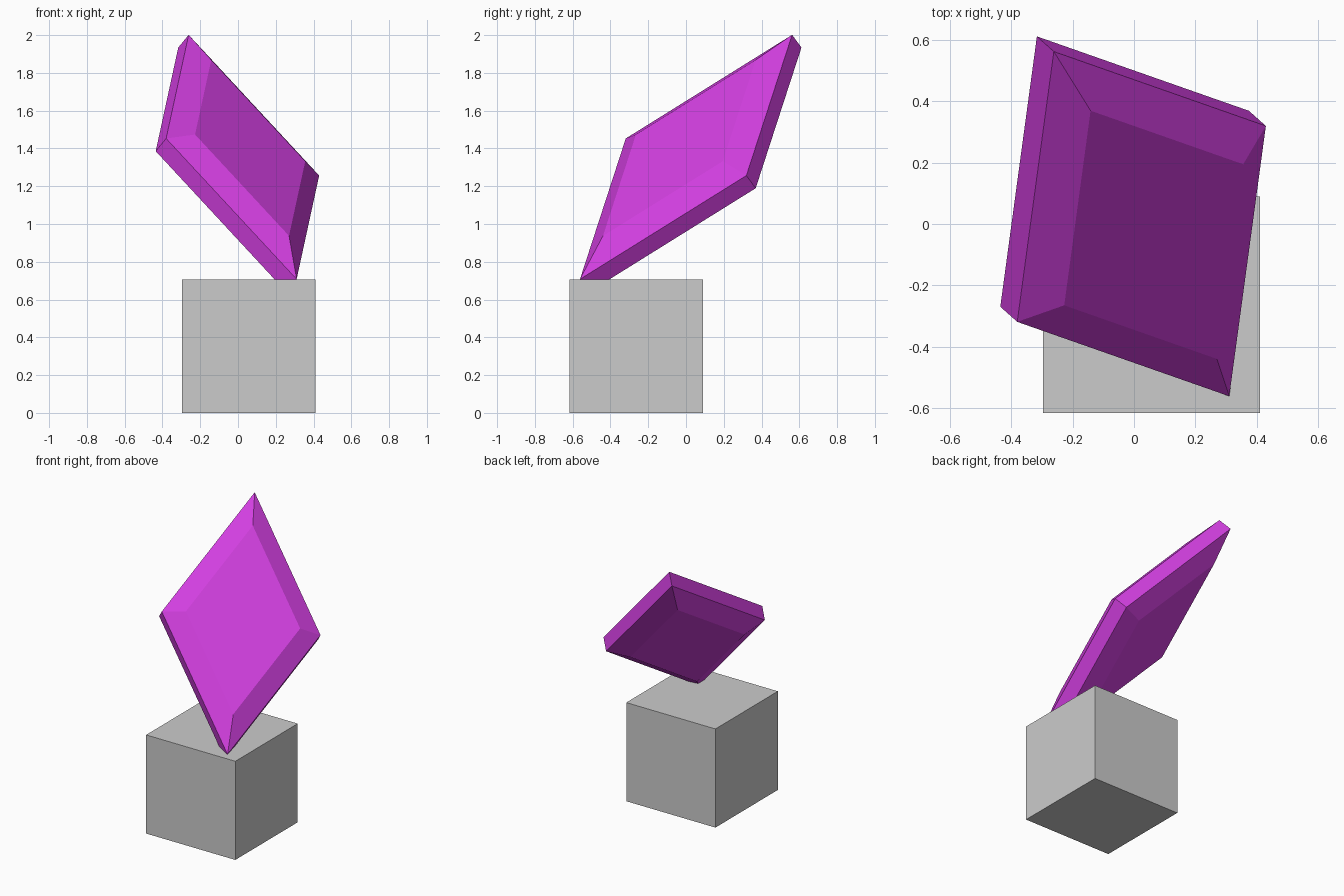
import bpy, bmesh
from mathutils import Vector, Matrix

if "Cube" in bpy.data.objects:
    bpy.data.objects.remove(bpy.data.objects["Cube"])

# Base cube
bpy.ops.mesh.primitive_cube_add(size=0.706, location=(0.057, -0.263, 0.353))
bpy.context.object.name = "base_cube"

# Slab frame: long diagonal, short diagonal and face normal
long_axis = Vector((-0.57, 1.12, 1.29)).normalized()
short_axis = Vector((0.81, 0.64, -0.195))
short_axis = (short_axis - long_axis * short_axis.dot(long_axis)).normalized()
normal = short_axis.cross(long_axis)
frame = Matrix((short_axis, long_axis, normal)).transposed().to_4x4()
frame.translation = (-0.003, 0.025, 1.321)

# Rhombic slab with a shallow tapered step on both faces: (height, scale)
levels = [(-0.122, 0.72), (-0.05, 1.0), (0.05, 1.0), (0.122, 0.72)]
half_short, half_long = 0.525, 0.903
bm = bmesh.new()
rings = [[bm.verts.new((x * s, y * s, h)) for x, y in
          ((half_short, 0), (0, half_long), (-half_short, 0), (0, -half_long))]
         for h, s in levels]
for low, high in zip(rings, rings[1:]):
    for i in range(4):
        j = (i + 1) % 4
        bm.faces.new((low[i], low[j], high[j], high[i]))
bm.faces.new(rings[0][::-1])
bm.faces.new(rings[-1])
bmesh.ops.recalc_face_normals(bm, faces=bm.faces)
mesh = bpy.data.meshes.new("tilted_rhombic_slab")
bm.to_mesh(mesh)
bm.free()
slab = bpy.data.objects.new("tilted_rhombic_slab", mesh)
slab.matrix_world = frame
bpy.context.collection.objects.link(slab)

# Purple colour
purple = bpy.data.materials.new("purple")
purple.diffuse_color = (0.65, 0.05, 0.75, 1)
purple.use_nodes = True
purple.node_tree.nodes["Principled BSDF"].inputs["Base Color"].default_value = purple.diffuse_color
mesh.materials.append(purple)
